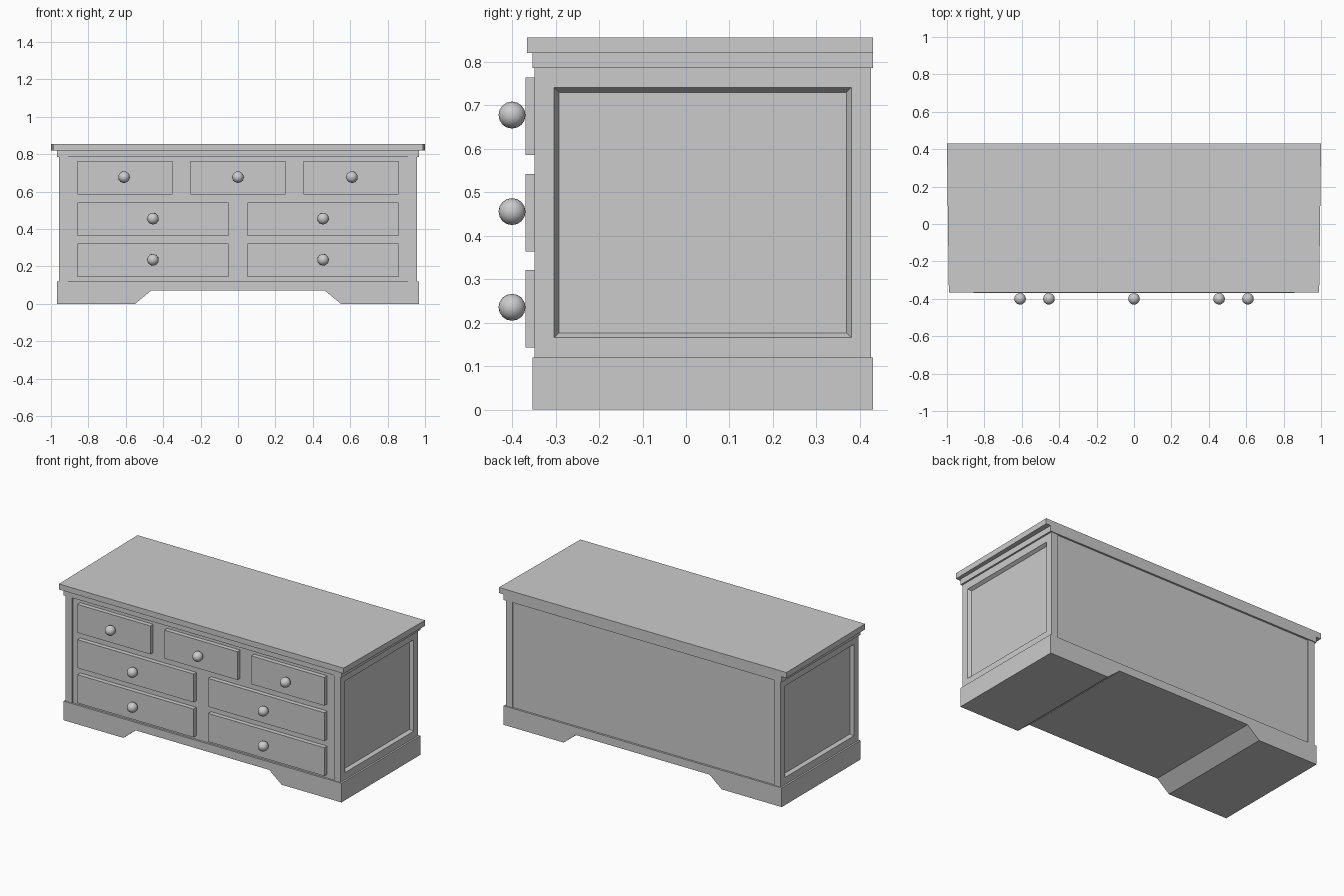
import bpy, bmesh
from mathutils import Matrix

if "Cube" in bpy.data.objects:
    bpy.data.objects.remove(bpy.data.objects["Cube"])


def finish(bm, name):
    bmesh.ops.recalc_face_normals(bm, faces=bm.faces)
    mesh = bpy.data.meshes.new(name)
    bm.to_mesh(mesh)
    bm.free()
    obj = bpy.data.objects.new(name, mesh)
    bpy.context.collection.objects.link(obj)
    return obj


def extrude_profile(points, vec):
    bm = bmesh.new()
    face = bm.faces.new([bm.verts.new(p) for p in points])
    ext = bmesh.ops.extrude_face_region(bm, geom=[face], use_keep_orig=True)
    verts = [g for g in ext["geom"] if isinstance(g, bmesh.types.BMVert)]
    bmesh.ops.translate(bm, verts=verts, vec=vec)
    bmesh.ops.recalc_face_normals(bm, faces=bm.faces)
    return bm


def box(name, x0, x1, y0, y1, z0, z1):
    pts = [(x0, y0, z0), (x1, y0, z0), (x1, y1, z0), (x0, y1, z0)]
    return finish(extrude_profile(pts, (0, 0, z1 - z0)), name)


# Plinth with arched cut-out running front to back
half = [(0.465, 0.07), (0.55, 0), (0.967, 0), (0.967, 0.12)]
profile = half + [(-x, z) for x, z in reversed(half)]
finish(extrude_profile([(x, -0.353, z) for x, z in profile], (0, 0.783, 0)), "plinth")

# Carcass: corner posts with slightly recessed front and back
right = [(0.91, -0.341), (0.91, -0.348), (0.956, -0.348),
         (0.956, 0.425), (0.91, 0.425), (0.91, 0.418)]
plan = right + [(-x, y) for x, y in reversed(right)]
bm = extrude_profile([(x, y, 0.12) for x, y in plan], (0, 0, 0.665))
sides = [f for f in bm.faces if abs(f.calc_center_median().x) > 0.95]
# Sunken side panels with sloping edges
for f in sides:
    bmesh.ops.inset_region(bm, faces=[f], thickness=0.045, use_even_offset=True)
    bmesh.ops.inset_region(bm, faces=[f], thickness=0.011, depth=-0.02, use_even_offset=True)
finish(bm, "carcass")

# Moulding and slightly tapered top
box("top_moulding", -0.967, 0.967, -0.353, 0.43, 0.785, 0.82)
top = [(-0.99, -0.365, 0.82), (0.99, -0.365, 0.82), (1, 0.43, 0.82), (-1, 0.43, 0.82)]
finish(extrude_profile(top, (0, 0, 0.035)), "top_board")


# Drawer fronts with round knobs
def drawer(name, x0, x1, z0, knob_x):
    box(name + "_front", x0, x1, -0.369, -0.335, z0, z0 + 0.178)
    bm = bmesh.new()
    bmesh.ops.create_uvsphere(bm, u_segments=16, v_segments=8, radius=0.031)
    bmesh.ops.rotate(bm, verts=bm.verts, matrix=Matrix.Rotation(1.5707963, 3, 'X'))
    for f in bm.faces:
        f.smooth = True
    knob = finish(bm, name + "_knob")
    knob.location = (knob_x, -0.4, z0 + 0.092)


for i, (a, b, k) in enumerate([(-0.859, -0.351, -0.609), (-0.254, 0.254, 0), (0.351, 0.859, 0.609)]):
    drawer(f"top_drawer_{i + 1}", a, b, 0.585, k)
for row, z in (("middle", 0.363), ("bottom", 0.143)):
    drawer(f"{row}_drawer_left", -0.859, -0.051, z, -0.455)
    drawer(f"{row}_drawer_right", 0.051, 0.859, z, 0.455)
